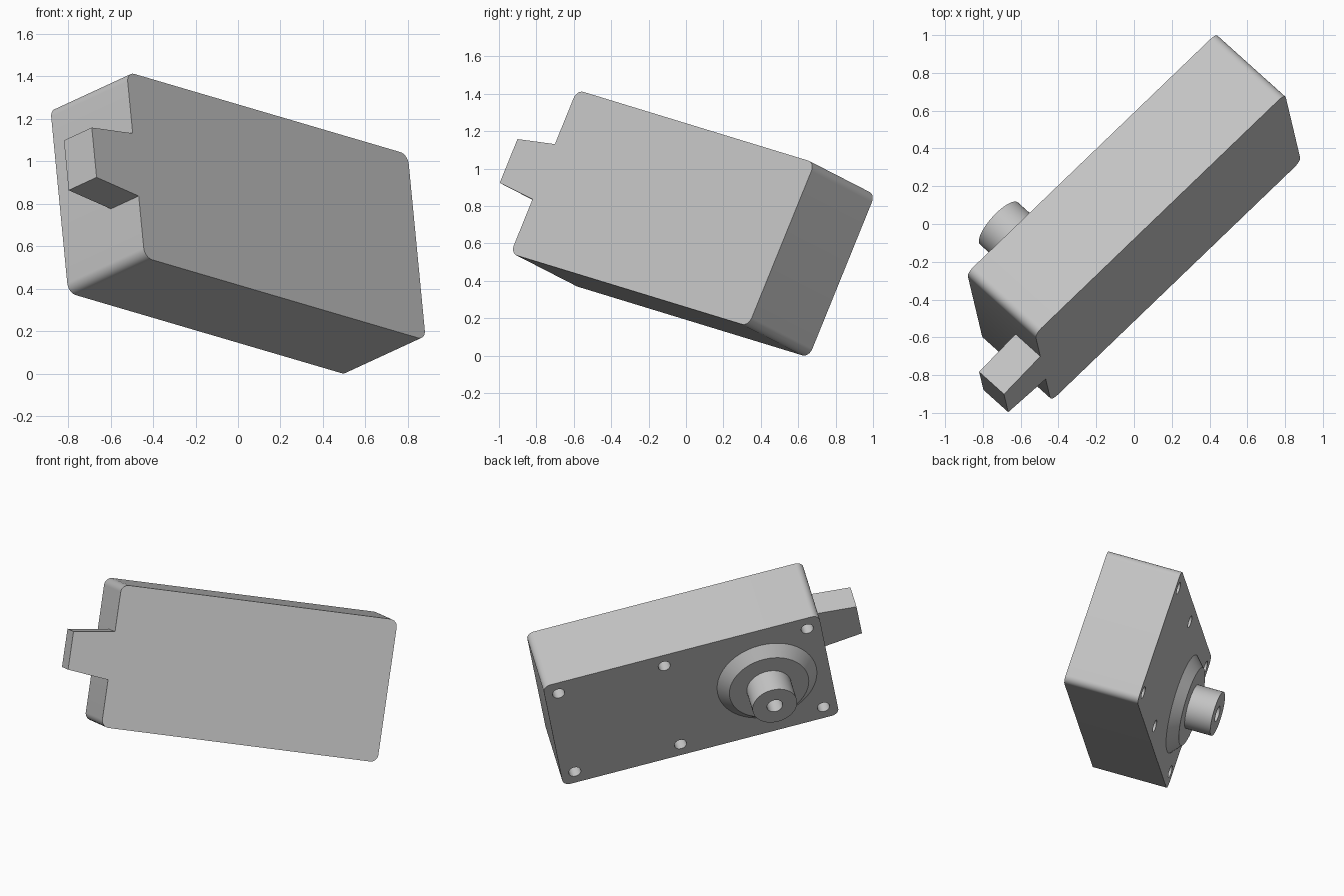
import bpy, bmesh, math
from mathutils import Matrix, Vector

cube = bpy.data.objects.get("Cube")
if cube:
    bpy.data.objects.remove(cube, do_unlink=True)

# Half length, half width, half depth, corner radius, cover thickness
A, B, C, R, COVER = 0.938, 0.474, 0.256, 0.05, 0.022

# Tilted frame: local x = length, y = width, z = towards the plain front face
u = Vector((0.7055, 0.678, -0.2072)).normalized()
n = u.cross(Vector((-0.0896, 0.374, 0.923))).normalized()
w = n.cross(u)
FRAME = Matrix.Translation((0, 0.037, 0.706)) @ Matrix((u, w, n)).transposed().to_4x4()

grey = bpy.data.materials.new("light grey")
grey.use_nodes = True
colour = (0.55, 0.55, 0.55, 1)
grey.diffuse_color = colour
grey.node_tree.nodes["Principled BSDF"].inputs["Base Color"].default_value = colour


def finish(name, bm):
    """Turn a local-space bmesh into a tilted object."""
    bmesh.ops.recalc_face_normals(bm, faces=bm.faces)
    bm.transform(FRAME)
    mesh = bpy.data.meshes.new(name)
    bm.to_mesh(mesh)
    bm.free()
    mesh.materials.append(grey)
    obj = bpy.data.objects.new(name, mesh)
    bpy.context.collection.objects.link(obj)
    return obj


def activate(obj):
    for other in bpy.context.selected_objects:
        other.select_set(False)
    obj.select_set(True)
    bpy.context.view_layer.objects.active = obj


def prism(name, outline, low, high):
    bm = bmesh.new()
    face = bm.faces.new([bm.verts.new((x, y, low)) for x, y in outline])
    top = bmesh.ops.extrude_face_region(bm, geom=[face])["geom"]
    verts = [g for g in top if isinstance(g, bmesh.types.BMVert)]
    bmesh.ops.translate(bm, verts=verts, vec=(0, 0, high - low))
    return finish(name, bm)


def rounded_rectangle(steps=8):
    points = []
    for quarter, (sx, sy) in enumerate([(1, 1), (-1, 1), (-1, -1), (1, -1)]):
        for i in range(steps + 1):
            angle = (quarter + i / steps) * math.pi / 2
            points.append((sx * (A - R) + R * math.cos(angle),
                           sy * (B - R) + R * math.sin(angle)))
    return points


# Housing and back cover
outline = rounded_rectangle()
housing = prism("housing", outline, -C + COVER, C)
cover = prism("back_cover", outline, -C, -C + COVER)

# Tapered cable tab, flush with the front face
tab = prism("cable_tab", [(-A, 0.16), (-A, -0.16), (-A - 0.277, -0.127),
                          (-A - 0.277, 0.127)], C - 0.187, C)

# Six blind screw holes, cut through the cover into the housing
bm = bmesh.new()
for x in (-0.845, 0.127, 0.845):
    for y in (-0.375, 0.375):
        bmesh.ops.create_cone(bm, cap_ends=True, segments=24, radius1=0.041,
                              radius2=0.041, depth=0.24,
                              matrix=Matrix.Translation((x, y, -C)))
cutter = finish("screw_hole_cutter", bm)
cutter.hide_render = True
for part in (housing, cover):
    cut = part.modifiers.new("screw_holes", "BOOLEAN")
    cut.object = cutter
    cut.solver = "EXACT"
    activate(part)
    bpy.ops.object.modifier_apply(modifier=cut.name)
bpy.data.objects.remove(cutter, do_unlink=True)


def lathe(name, profile, steps=48):
    """Spin (radius, height) points around the shaft axis."""
    bm = bmesh.new()
    verts = [bm.verts.new((r, 0, -h)) for r, h in profile]
    edges = [bm.edges.new(pair) for pair in zip(verts, verts[1:])]
    bmesh.ops.spin(bm, geom=verts + edges, cent=(0, 0, 0), axis=(0, 0, 1),
                   angle=math.tau, steps=steps, use_duplicate=False)
    bmesh.ops.remove_doubles(bm, verts=bm.verts, dist=0.0001)
    bm.transform(Matrix.Translation((-0.516, 0, -C)))
    return finish(name, bm)


# Conical boss and hollow output shaft
boss = lathe("conical_boss", [(0.336, 0), (0.267, 0.065), (0.15, 0.065)])
shaft = lathe("output_shaft", [(0.15, 0.065), (0.15, 0.243), (0.053, 0.243),
                               (0.053, 0.05), (0, 0.05)])

for part in (housing, cover, tab, boss, shaft):
    activate(part)
    bpy.ops.object.shade_smooth_by_angle(angle=math.radians(30))
